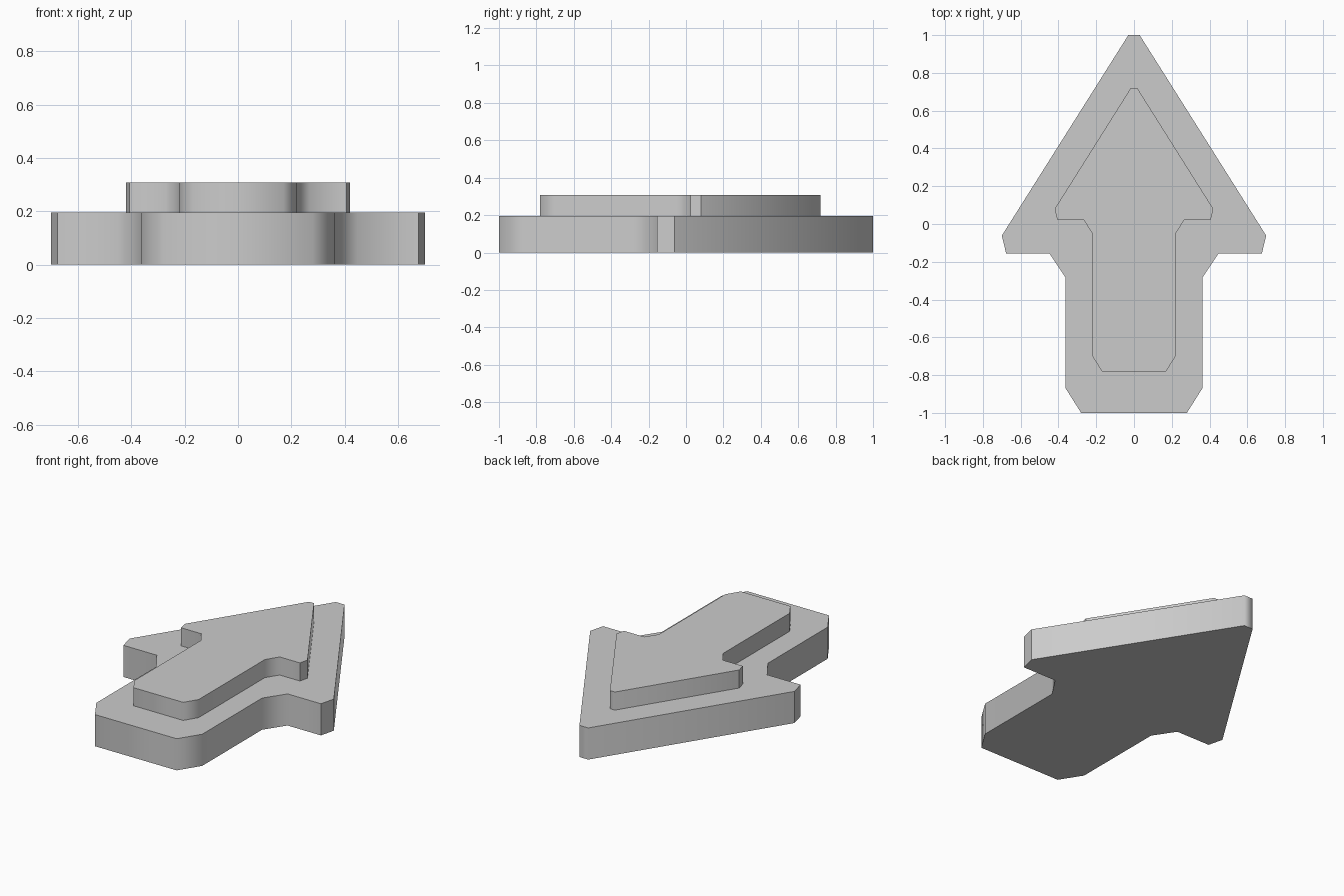
import bpy, bmesh

if "Cube" in bpy.data.objects:
    bpy.data.objects.remove(bpy.data.objects["Cube"])

def arrow_plate(name, half, z0, z1, sharp):
    """Extrude a mirrored half outline; 'sharp' lists outline corners kept crisp."""
    outline = half + [(-x, y) for x, y in reversed(half)]
    crisp = {i for s in sharp for i in (s, len(outline) - 1 - s)}
    bm = bmesh.new()
    low = [bm.verts.new((x, y, z0)) for x, y in outline]
    top = [bm.verts.new((x, y, z1)) for x, y in outline]
    bm.faces.new(low)
    bm.faces.new(top)
    n = len(outline)
    for i in range(n):
        j = (i + 1) % n
        bm.faces.new((low[i], low[j], top[j], top[i])).smooth = True
    bmesh.ops.recalc_face_normals(bm, faces=bm.faces[:])
    # Crisp rims, soft chamfered corners
    for e in bm.edges:
        a, b = e.verts
        if abs(a.co.z - b.co.z) < 1e-6:
            e.smooth = False
    for i in crisp:
        bm.edges.get((low[i], top[i])).smooth = False
    mesh = bpy.data.meshes.new(name)
    bm.to_mesh(mesh)
    bm.free()
    obj = bpy.data.objects.new(name, mesh)
    bpy.context.collection.objects.link(obj)
    return obj

# Wide lower arrow
arrow_plate("arrow_base", [
    (0.03, 1.0), (0.70, -0.062), (0.677, -0.155), (0.448, -0.155),
    (0.363, -0.283), (0.363, -0.868), (0.28, -1.0)], 0.0, 0.196, (1, 2))

# Smaller raised arrow
arrow_plate("arrow_raised_face", [
    (0.017, 0.72), (0.42, 0.08), (0.407, 0.025), (0.269, 0.025),
    (0.22, -0.05), (0.22, -0.70), (0.17, -0.78)], 0.196, 0.308, (1, 2))
